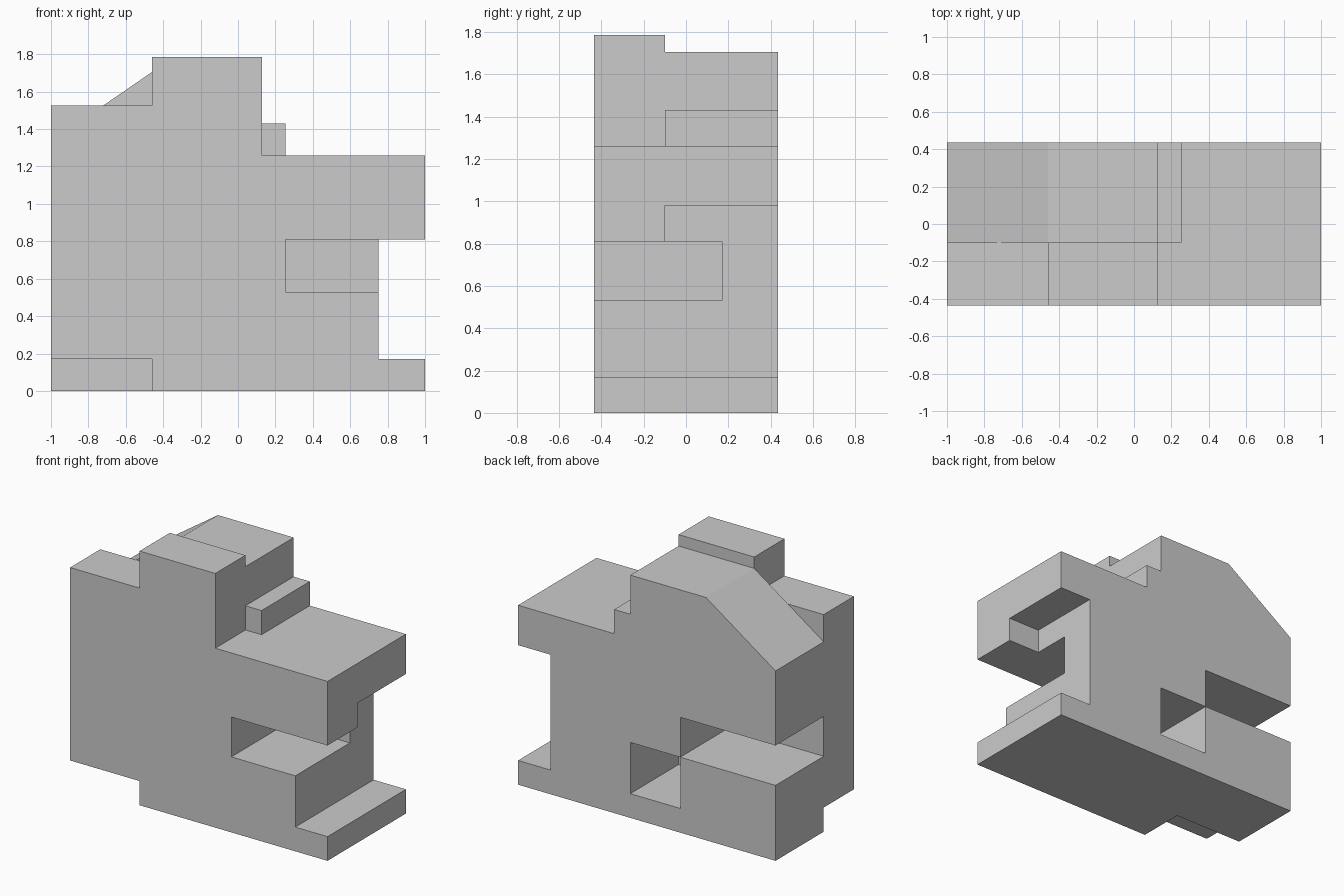
import bpy
import bmesh

if "Cube" in bpy.data.objects:
    bpy.data.objects.remove(bpy.data.objects["Cube"])

HALF = 0.435   # half depth
MID = -0.10    # plane between the front and back layers
OUT = 0.7      # cutters overshoot the body


def prism(name, outline, y0, y1):
    """Extrude an (x, z) outline from y0 to y1."""
    bm = bmesh.new()
    face = bm.faces.new([bm.verts.new((x, y0, z)) for x, z in outline])
    ext = bmesh.ops.extrude_face_region(bm, geom=[face])
    verts = [v for v in ext["geom"] if isinstance(v, bmesh.types.BMVert)]
    bmesh.ops.translate(bm, verts=verts, vec=(0, y1 - y0, 0))
    bmesh.ops.recalc_face_normals(bm, faces=bm.faces)
    mesh = bpy.data.meshes.new(name)
    bm.to_mesh(mesh)
    bm.free()
    obj = bpy.data.objects.new(name, mesh)
    bpy.context.collection.objects.link(obj)
    return obj


def rect(x0, x1, z0, z1):
    return [(x0, z0), (x1, z0), (x1, z1), (x0, z1)]


def cut(body, name, outline, y0, y1):
    """Subtract a prism from the body, then discard the cutter."""
    cutter = prism(name, outline, y0, y1)
    cutter.hide_render = True
    mod = body.modifiers.new(name, "BOOLEAN")
    mod.operation = "DIFFERENCE"
    mod.solver = "EXACT"
    mod.object = cutter
    bpy.context.view_layer.objects.active = body
    bpy.ops.object.modifier_apply(modifier=mod.name)
    bpy.data.objects.remove(cutter)


# Main block: overall front outline
body = prism("stepped_block", [
    (-1, 0), (1, 0), (1, 0.17), (0.75, 0.17), (0.75, 0.81), (1, 0.81),
    (1, 1.26), (0.253, 1.26), (0.253, 1.43), (0.128, 1.43),
    (0.128, 1.785), (-1, 1.785)], -HALF, HALF)

# Front layer: foot step, shoulder step and right ledge
cut(body, "foot_step", rect(-1.2, -0.46, -0.2, 0.17), -OUT, MID)
cut(body, "shoulder_step", rect(-1.2, -0.46, 1.525, 2), -OUT, MID)
cut(body, "right_ledge", rect(0.128, 0.4, 1.26, 1.6), -OUT, MID)

# Back layer: lowered roof with slope, raised underside of the arm
cut(body, "back_roof", [
    (-1.2, 1.196), (-0.46, 1.705), (0.3, 1.705), (0.3, 2), (-1.2, 2)], MID, OUT)
cut(body, "arm_underside", rect(0.75, 1.2, 0.7, 0.98), MID, OUT)

# Slot below the arm, open to the front and right
cut(body, "front_slot", rect(0.253, 0.85, 0.53, 0.81), -OUT, 0.17)

# Back recesses
cut(body, "back_notch", rect(-1.2, -0.26, 0.53, 0.81), MID, OUT)
cut(body, "back_pocket", rect(-0.26, 0.128, 0.17, 0.53), MID, OUT)
